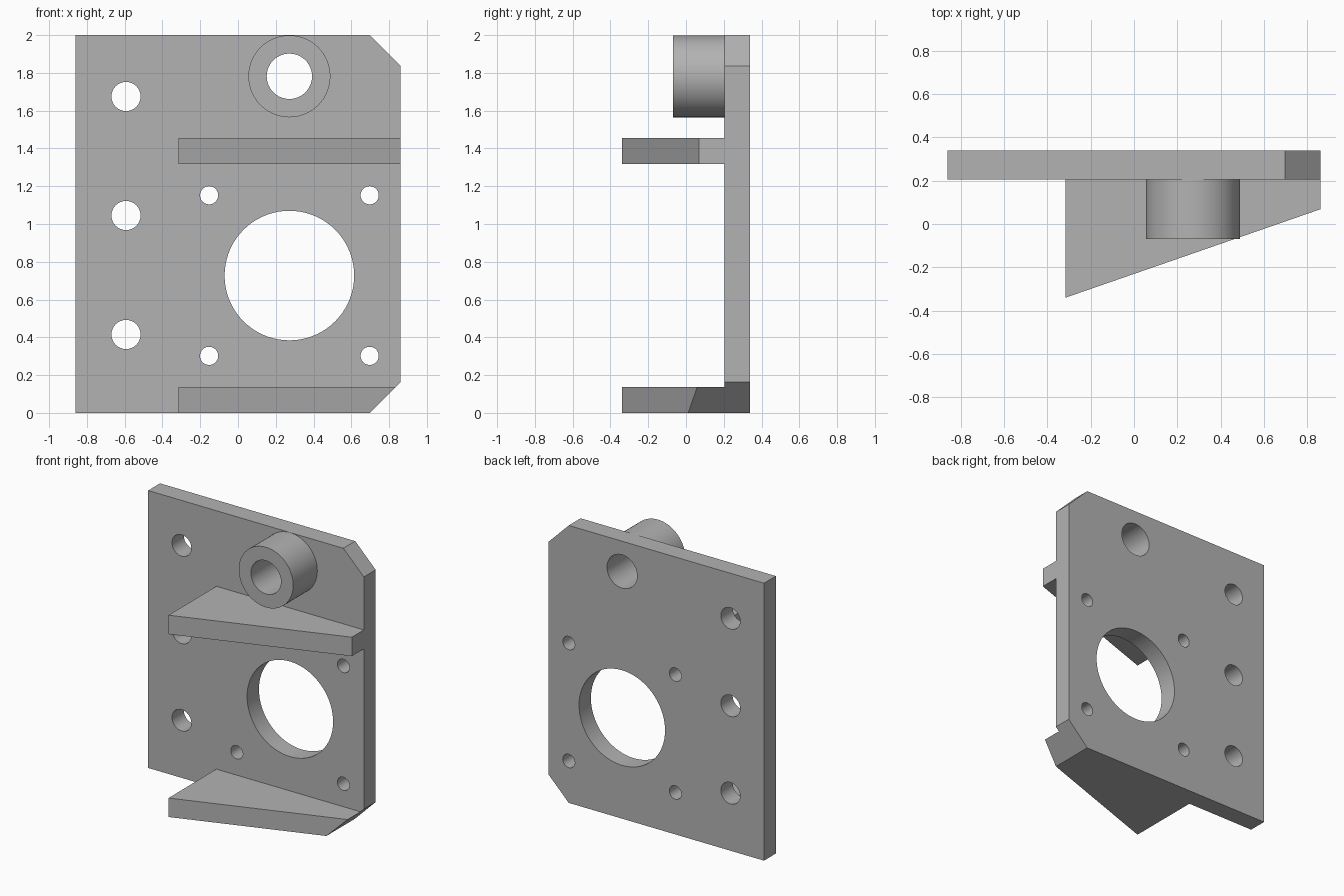
import bpy, bmesh, math
from mathutils import Matrix, Vector

if "Cube" in bpy.data.objects:
    bpy.data.objects.remove(bpy.data.objects["Cube"])

grey = bpy.data.materials.new("machined_grey")
grey.use_nodes = True
grey.diffuse_color = (0.45, 0.45, 0.45, 1)
grey.node_tree.nodes["Principled BSDF"].inputs["Base Color"].default_value = grey.diffuse_color

HALF_W, HEIGHT = 0.86, 2.0
PLATE_FRONT, PLATE_BACK = 0.205, 0.34
BORE_X = 0.272                      # shared centre line of boss and large opening
BOSS_Z, OPENING_Z = 1.782, 0.727


def make_object(name, bm):
    bmesh.ops.recalc_face_normals(bm, faces=bm.faces)
    mesh = bpy.data.meshes.new(name)
    bm.to_mesh(mesh)
    bm.free()
    mesh.materials.append(grey)
    obj = bpy.data.objects.new(name, mesh)
    bpy.context.collection.objects.link(obj)
    return obj


def prism(name, outline, offset):
    """Extrude a flat outline along an offset vector."""
    bm = bmesh.new()
    face = bm.faces.new([bm.verts.new(p) for p in outline])
    moved = bmesh.ops.extrude_face_region(bm, geom=[face])["geom"]
    verts = [v for v in moved if isinstance(v, bmesh.types.BMVert)]
    bmesh.ops.translate(bm, verts=verts, vec=offset)
    return make_object(name, bm)


def cylinders(name, specs, y0, y1):
    """Cylinders along y; each spec is x, z, radius."""
    bm = bmesh.new()
    for x, z, r in specs:
        turn = Matrix.Translation((x, (y0 + y1) / 2, z)) @ Matrix.Rotation(math.pi / 2, 4, "X")
        bmesh.ops.create_cone(bm, cap_ends=True, segments=72, radius1=r, radius2=r,
                              depth=y1 - y0, matrix=turn)
    return make_object(name, bm)


def activate(obj):
    bpy.ops.object.select_all(action="DESELECT")
    obj.select_set(True)
    bpy.context.view_layer.objects.active = obj


def drill(obj, specs):
    cutter = cylinders("hole_cutter", specs, -0.6, 0.6)
    cutter.hide_render = True
    mod = obj.modifiers.new("holes", "BOOLEAN")
    mod.operation, mod.solver, mod.object = "DIFFERENCE", "EXACT", cutter
    activate(obj)
    bpy.ops.object.modifier_apply(modifier=mod.name)
    bpy.data.objects.remove(cutter)
    bpy.ops.object.shade_smooth_by_angle(angle=math.radians(30))


def chamfer(obj, point, normal):
    """Slice off everything on the normal's side and cap the cut."""
    bm = bmesh.new()
    bm.from_mesh(obj.data)
    cut = bmesh.ops.bisect_plane(bm, geom=bm.verts[:] + bm.edges[:] + bm.faces[:],
                                 plane_co=point, plane_no=normal, clear_outer=True)
    edges = [e for e in cut["geom_cut"] if isinstance(e, bmesh.types.BMEdge)]
    bmesh.ops.contextual_create(bm, geom=edges)
    bmesh.ops.recalc_face_normals(bm, faces=bm.faces)
    bm.to_mesh(obj.data)
    bm.free()


LOW_CORNER = (Vector((0.697, 0, 0)), Vector((1, 0, -1)))
HIGH_CORNER = (Vector((0.697, 0, HEIGHT)), Vector((1, 0, 1)))

# Back plate with clipped corners, mounting holes, opening and bore
plate = prism("back_plate",
              [(x, PLATE_FRONT, z) for x, z in
               ((-HALF_W, 0), (HALF_W, 0), (HALF_W, HEIGHT), (-HALF_W, HEIGHT))],
              (0, PLATE_BACK - PLATE_FRONT, 0))
chamfer(plate, *LOW_CORNER)
chamfer(plate, *HIGH_CORNER)
holes = [(BORE_X, OPENING_Z, 0.343), (BORE_X, BOSS_Z, 0.12)]
holes += [(BORE_X + sx * 0.425, OPENING_Z + sz * 0.425, 0.048) for sx in (-1, 1) for sz in (-1, 1)]
holes += [(-0.593, 1.045 + i * 0.63, 0.077) for i in (-1, 0, 1)]
drill(plate, holes)

# Hollow boss
boss = cylinders("boss", [(BORE_X, BOSS_Z, 0.217)], -0.07, PLATE_FRONT)
drill(boss, [(BORE_X, BOSS_Z, 0.12)])

# Tapered shelves
for name, z in (("upper_shelf", 1.318), ("lower_shelf", 0)):
    shelf = prism(name, [(-0.316, PLATE_FRONT, z), (-0.316, -0.34, z),
                         (HALF_W, 0.068, z), (HALF_W, PLATE_FRONT, z)], (0, 0, 0.137))
    if name == "lower_shelf":
        chamfer(shelf, *LOW_CORNER)
